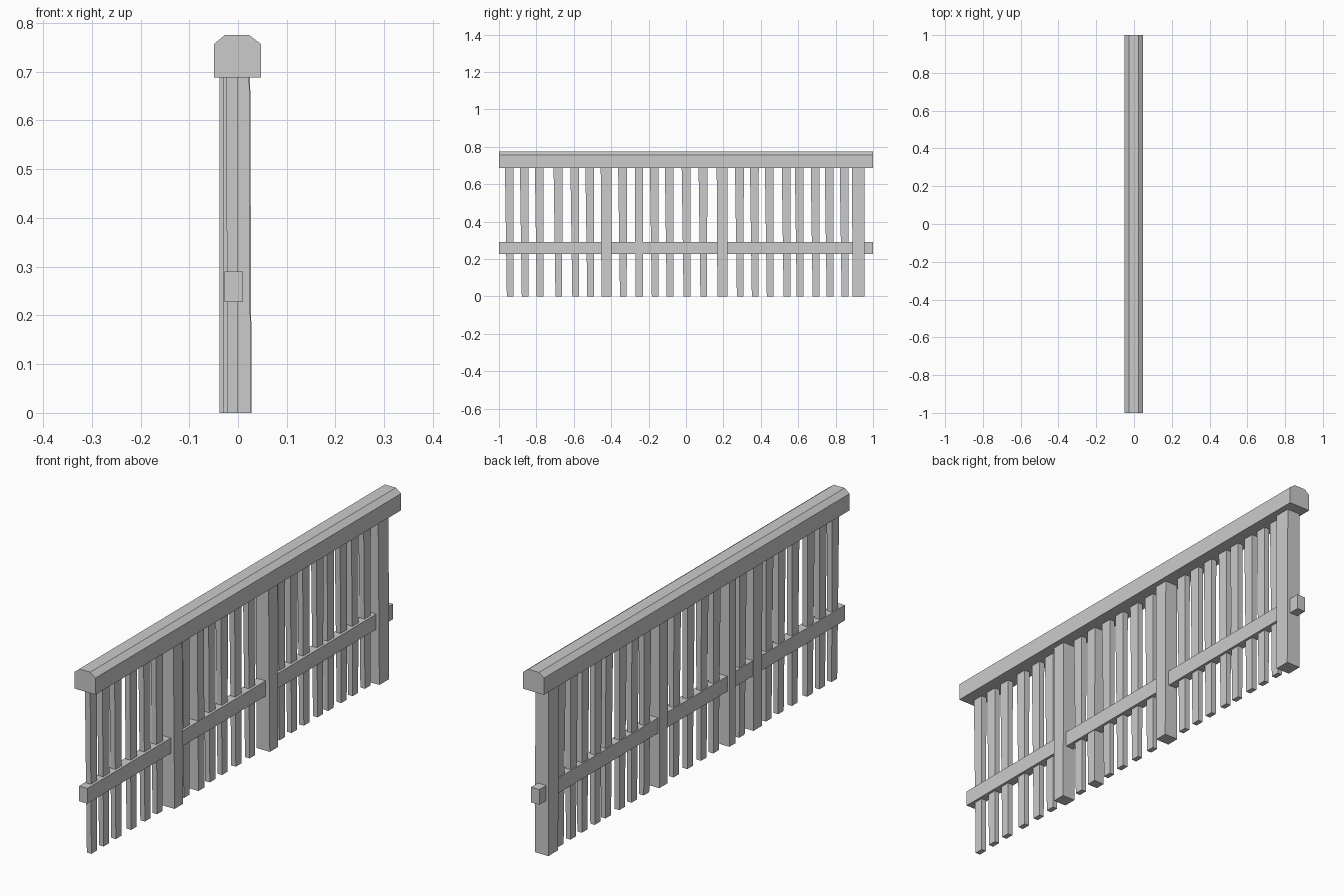
import bpy
import bmesh

cube = bpy.data.objects.get("Cube")
if cube:
    bpy.data.objects.remove(cube)

grey = bpy.data.materials.new("plain_grey")
grey.use_nodes = True
grey.diffuse_color = (0.6, 0.6, 0.6, 1)
grey.node_tree.nodes["Principled BSDF"].inputs["Base Color"].default_value = (0.6, 0.6, 0.6, 1)

CAP_BOTTOM = 0.688


def loft(name, rings):
    """Closed solid between two matching rings of points."""
    bm = bmesh.new()
    a, b = [[bm.verts.new(p) for p in ring] for ring in rings]
    n = len(a)
    bm.faces.new(a)
    bm.faces.new(b)
    for i in range(n):
        j = (i + 1) % n
        bm.faces.new((a[i], a[j], b[j], b[i]))
    bmesh.ops.recalc_face_normals(bm, faces=bm.faces)
    mesh = bpy.data.meshes.new(name)
    bm.to_mesh(mesh)
    bm.free()
    mesh.materials.append(grey)
    obj = bpy.data.objects.new(name, mesh)
    bpy.context.collection.objects.link(obj)
    return obj


def beam(name, profile):
    """Extrude an (x, z) profile along the whole fence."""
    return loft(name, [[(x, y, z) for x, z in profile] for y in (-1, 1)])


def upright(name, bottom, top):
    """Four-sided stake; bottom and top are (x0, x1, y0, y1)."""
    def ring(r, z):
        x0, x1, y0, y1 = r
        return [(x0, y0, z), (x1, y0, z), (x1, y1, z), (x0, y1, z)]
    return loft(name, [ring(bottom, 0), ring(top, CAP_BOTTOM + 0.004)])


# Chamfered handrail and lower rail
beam("top_handrail", [(-0.049, CAP_BOTTOM), (0.047, CAP_BOTTOM), (0.047, 0.757),
                      (0.023, 0.775), (-0.027, 0.775), (-0.049, 0.757)])
beam("lower_rail", [(-0.028, 0.227), (0.01, 0.227), (0.01, 0.29), (-0.028, 0.29)])

# Heavy posts: centre y, width, x range
posts = [(-0.425, 0.054, -0.031, 0.026), (-0.25, 0.04, -0.038, 0.008),
         (0.195, 0.054, -0.033, 0.028), (0.923, 0.064, -0.038, 0.024)]
for i, (y, w, x0, x1) in enumerate(posts, 1):
    upright(f"post_{i}", (x0, x1, y - w / 2, y + w / 2),
            (x0, x1 - 0.003, y - w / 2 - 0.004, y + w / 2))

# Thin balusters, wider at the top on the front edge
centres = [-0.94, -0.86, -0.78, -0.68, -0.59, -0.51, -0.335, -0.165, -0.085, 0.005,
           0.095, 0.29, 0.37, 0.45, 0.54, 0.61, 0.695, 0.77, 0.85]
for i, y in enumerate(centres, 1):
    upright(f"baluster_{i}", (-0.022, -0.001, y - 0.018, y + 0.018),
            (-0.024, 0.0, y - 0.028, y + 0.019))
